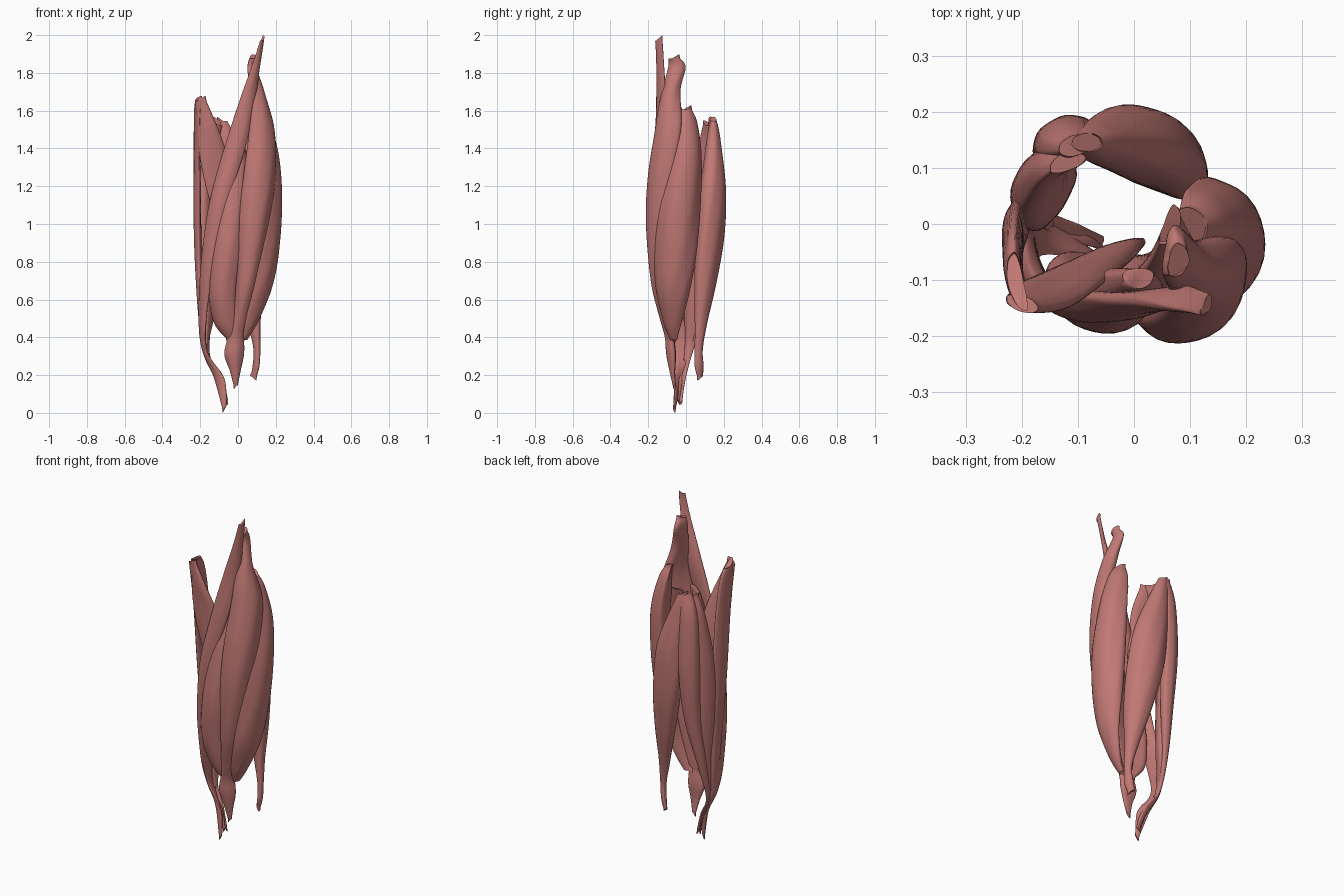
import bpy, math
from mathutils import Vector

flesh = bpy.data.materials.new("muscle_red")
flesh.diffuse_color = (0.53, 0.19, 0.175, 1)

SIDES, STEPS = 36, 9


def spline(p0, p1, p2, p3, t):
    """Catmull-Rom blend of whole stations."""
    return [0.5 * (2 * b + (c - a) * t + (2 * a - 5 * b + 4 * c - d) * t * t
                   + (3 * b - a - 3 * c + d) * t ** 3)
            for a, b, c, d in zip(p0, p1, p2, p3)]


def muscle(name, stations, bend=0.0, groove=0.016):
    """Loft of ellipses. Station: z, x, y, half width, half thickness, angle of width.
    bend curls the section edges toward the hollow middle of the ring."""
    n = len(stations)
    rows = []
    for i in range(n - 1):
        quad = [stations[max(0, min(n - 1, i + k))] for k in (-1, 0, 1, 2)]
        rows += [spline(*quad, s / STEPS) for s in range(STEPS)]
    rows.append(list(stations[-1]))
    verts, faces = [], []
    for j, (z, x, y, a, b, ang) in enumerate(rows):
        ang = math.radians(ang)
        u = Vector((math.cos(ang), math.sin(ang)))
        v = Vector((-u.y, u.x))                     # points inward
        for k in range(SIDES):
            t = 2 * math.pi * k / SIDES
            r = 1 + groove * math.sin(7 * t + j * 0.12)   # faint fibre grooves
            p = max(a, 0.004) * r * math.cos(t)
            q = max(b, 0.003) * r * math.sin(t) + bend * a * (math.cos(t) ** 2 - 0.4)
            pos = Vector((x, y)) + u * p + v * q
            # slanted ends
            edge = 0.018 * math.cos(t) if j in (0, len(rows) - 1) else 0
            verts.append((pos.x, pos.y, max(0, z + edge)))
    for j in range(len(rows) - 1):
        for k in range(SIDES):
            k2 = (k + 1) % SIDES
            faces.append((j * SIDES + k, (j + 1) * SIDES + k,
                          (j + 1) * SIDES + k2, j * SIDES + k2))
    last = (len(rows) - 1) * SIDES
    faces.append(tuple(range(SIDES)))
    faces.append(tuple(last + k for k in reversed(range(SIDES))))
    mesh = bpy.data.meshes.new(name)
    mesh.from_pydata(verts, [], faces)
    mesh.materials.append(flesh)
    ob = bpy.data.objects.new(name, mesh)
    bpy.context.collection.objects.link(ob)
    bpy.context.view_layer.objects.active = ob
    ob.select_set(True)
    bpy.ops.object.shade_smooth_by_angle(angle=math.radians(50))
    ob.select_set(False)


# Long diagonal strap from the outer hip to the inner knee
muscle("diagonal_strap", [
    (1.98, 0.130, -0.145, 0.020, 0.007, 70),
    (1.85, 0.100, -0.138, 0.026, 0.012, 45),
    (1.65, 0.050, -0.132, 0.044, 0.020, 15),
    (1.40, -0.018, -0.143, 0.056, 0.023, -8),
    (1.10, -0.105, -0.145, 0.054, 0.023, -22),
    (0.80, -0.162, -0.112, 0.048, 0.022, -50),
    (0.50, -0.187, -0.050, 0.046, 0.018, -75),
    (0.32, -0.172, -0.020, 0.036, 0.012, -80),
    (0.18, -0.100, -0.040, 0.034, 0.012, -40),
    (0.02, -0.072, -0.062, 0.010, 0.006, -20)], 0.15)

# Straight front muscle, ending in the knee tendon
muscle("front_thigh", [
    (1.88, 0.078, -0.065, 0.030, 0.018, 80),
    (1.83, 0.072, -0.050, 0.047, 0.022, 80),
    (1.70, 0.098, -0.080, 0.050, 0.038, 70),
    (1.50, 0.130, -0.098, 0.085, 0.048, 48),
    (1.25, 0.117, -0.130, 0.095, 0.058, 35),
    (1.00, 0.088, -0.148, 0.085, 0.056, 25),
    (0.70, 0.050, -0.140, 0.058, 0.042, 18),
    (0.50, 0.012, -0.110, 0.042, 0.025, 8),
    (0.40, -0.010, -0.085, 0.044, 0.024, 0),
    (0.31, -0.020, -0.075, 0.052, 0.026, 0),
    (0.22, -0.014, -0.070, 0.028, 0.015, 0),
    (0.14, -0.012, -0.060, 0.010, 0.008, 0)], 0.2)

# Large outer muscle
muscle("outer_thigh", [
    (1.61, 0.105, 0.000, 0.034, 0.018, 115),
    (1.53, 0.130, 0.005, 0.064, 0.032, 112),
    (1.35, 0.157, 0.000, 0.088, 0.050, 105),
    (1.10, 0.163, -0.030, 0.110, 0.058, 98),
    (0.85, 0.148, -0.055, 0.112, 0.055, 85),
    (0.65, 0.115, -0.075, 0.095, 0.048, 68),
    (0.48, 0.060, -0.075, 0.058, 0.033, 45),
    (0.38, 0.022, -0.065, 0.025, 0.015, 20)], 0.3)

# Inner front muscle, bulging above the knee
muscle("inner_thigh", [
    (1.46, 0.010, -0.095, 0.025, 0.018, 0),
    (1.20, -0.020, -0.120, 0.070, 0.045, -8),
    (0.90, -0.060, -0.135, 0.085, 0.052, -20),
    (0.65, -0.086, -0.115, 0.078, 0.050, -25),
    (0.48, -0.068, -0.090, 0.065, 0.035, -20),
    (0.39, -0.030, -0.075, 0.030, 0.016, -10)], 0.2)

# Deep front muscle lining the hollow
muscle("deep_front", [
    (1.48, 0.065, 0.000, 0.035, 0.014, 70),
    (1.30, 0.065, -0.045, 0.065, 0.030, 52),
    (1.00, 0.050, -0.085, 0.100, 0.035, 30),
    (0.65, 0.010, -0.080, 0.080, 0.030, 10),
    (0.40, -0.008, -0.070, 0.030, 0.014, 0)], 0.2)

# Inner groin muscle running inward and down
muscle("groin_muscle", [
    (1.66, -0.200, -0.142, 0.030, 0.014, -20),
    (1.52, -0.165, -0.130, 0.054, 0.024, -10),
    (1.38, -0.135, -0.112, 0.072, 0.028, 5),
    (1.20, -0.098, -0.090, 0.076, 0.028, 15),
    (1.00, -0.050, -0.065, 0.065, 0.025, 25),
    (0.78, -0.005, -0.045, 0.030, 0.012, 35)])

# Thin strap down the inner side
muscle("inner_strap", [
    (1.66, -0.208, -0.105, 0.052, 0.014, -78),
    (1.58, -0.213, -0.080, 0.070, 0.016, -85),
    (1.35, -0.213, -0.045, 0.072, 0.018, -88),
    (1.00, -0.212, -0.015, 0.062, 0.020, -92),
    (0.70, -0.203, 0.000, 0.045, 0.018, -95),
    (0.45, -0.190, 0.000, 0.028, 0.012, -95),
    (0.28, -0.162, -0.008, 0.018, 0.009, -80),
    (0.16, -0.090, -0.025, 0.018, 0.008, -50),
    (0.06, -0.064, -0.038, 0.012, 0.006, -30)], 0.12)

# Rear inner hamstring, broad
muscle("rear_inner_hamstring", [
    (1.53, -0.118, 0.110, 0.034, 0.016, 200),
    (1.40, -0.145, 0.105, 0.050, 0.028, 225),
    (1.10, -0.165, 0.075, 0.072, 0.042, 235),
    (0.80, -0.160, 0.055, 0.072, 0.045, 235),
    (0.55, -0.155, 0.040, 0.050, 0.030, 240),
    (0.38, -0.165, 0.018, 0.024, 0.012, 255),
    (0.27, -0.150, 0.002, 0.014, 0.008, 260)], 0.15)

# Rear middle hamstring, slim and tapering to a cord
muscle("rear_middle_hamstring", [
    (1.55, -0.105, 0.140, 0.030, 0.018, 200),
    (1.40, -0.122, 0.148, 0.050, 0.034, 205),
    (1.10, -0.125, 0.148, 0.058, 0.042, 205),
    (0.80, -0.130, 0.122, 0.046, 0.035, 212),
    (0.50, -0.158, 0.070, 0.024, 0.018, 230),
    (0.30, -0.158, 0.018, 0.012, 0.009, 245),
    (0.18, -0.100, -0.015, 0.014, 0.008, 250),
    (0.06, -0.060, -0.030, 0.010, 0.006, 250)])

# Rear outer hamstring, thick, with a curling tail
muscle("rear_outer_hamstring", [
    (1.55, -0.085, 0.145, 0.026, 0.016, 180),
    (1.45, -0.060, 0.145, 0.050, 0.036, 175),
    (1.20, 0.000, 0.143, 0.094, 0.064, 165),
    (0.95, 0.033, 0.130, 0.100, 0.066, 155),
    (0.70, 0.062, 0.105, 0.076, 0.052, 148),
    (0.48, 0.085, 0.080, 0.038, 0.030, 140),
    (0.34, 0.100, 0.068, 0.023, 0.017, 120),
    (0.25, 0.096, 0.070, 0.026, 0.015, 120),
    (0.19, 0.082, 0.075, 0.020, 0.010, 140)], 0.06)
